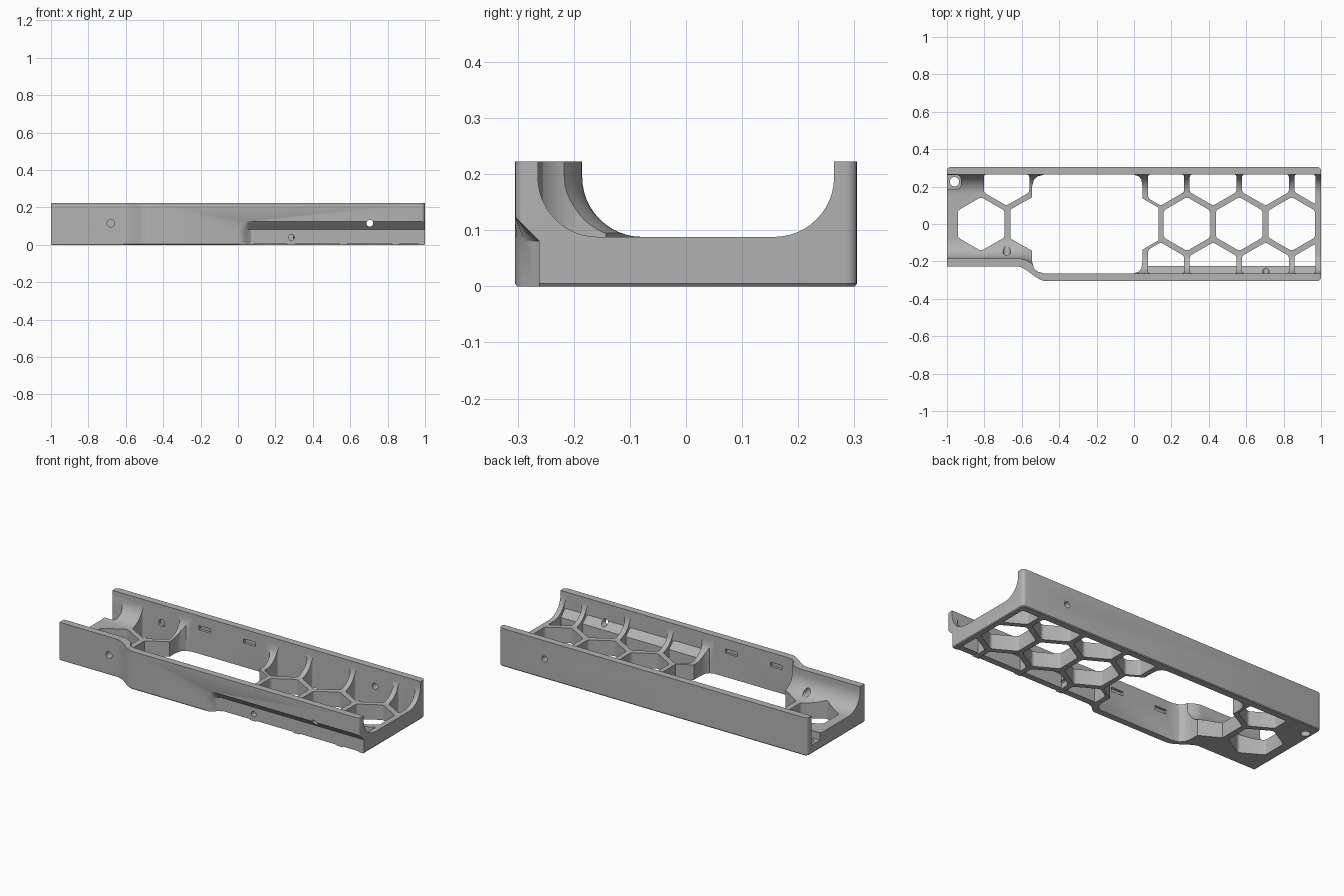
import bpy, bmesh, math
from mathutils import Matrix

if "Cube" in bpy.data.objects:
    bpy.data.objects.remove(bpy.data.objects["Cube"], do_unlink=True)

grey = bpy.data.materials.new("light grey plastic")
grey.use_nodes = True
colour = (0.45, 0.45, 0.45, 1)
grey.diffuse_color = colour
grey.node_tree.nodes["Principled BSDF"].inputs["Base Color"].default_value = colour

HEIGHT, FLOOR, WALL, FILLET = 0.222, 0.088, 0.264, 0.107


def finish(name, bm):
    bmesh.ops.recalc_face_normals(bm, faces=bm.faces)
    mesh = bpy.data.meshes.new(name)
    bm.to_mesh(mesh)
    bm.free()
    mesh.materials.append(grey)
    obj = bpy.data.objects.new(name, mesh)
    bpy.context.collection.objects.link(obj)
    return obj


def loft(name, rings, rounding=0):
    """Skin matching rings of points, cap both ends, optionally round upright edges."""
    bm = bmesh.new()
    loops = [[bm.verts.new(p) for p in ring] for ring in rings]
    n = len(loops[0])
    for a, b in zip(loops, loops[1:]):
        for i in range(n):
            j = (i + 1) % n
            bm.faces.new((a[i], a[j], b[j], b[i]))
    bm.faces.new(loops[0])
    bm.faces.new(loops[-1])
    if rounding:
        upright = [e for e in bm.edges
                   if (e.verts[0].co - e.verts[1].co).xy.length < 1e-5]
        bmesh.ops.bevel(bm, geom=upright, offset=rounding, segments=4,
                        profile=0.5, affect='EDGES')
    return finish(name, bm)


def prism(name, pts, z0=-0.1, z1=0.4, rounding=0):
    return loft(name, [[(x, y, z) for x, y in pts] for z in (z0, z1)], rounding)


def box(name, x0, x1, y0, y1, z0, z1):
    return prism(name, [(x0, y0), (x1, y0), (x1, y1), (x0, y1)], z0, z1)


def cylinder(name, centre, radius, depth, upright=False):
    bm = bmesh.new()
    turn = Matrix() if upright else Matrix.Rotation(math.pi / 2, 4, 'X')
    bmesh.ops.create_cone(bm, cap_ends=True, segments=24, radius1=radius,
                          radius2=radius, depth=depth,
                          matrix=Matrix.Translation(centre) @ turn)
    return finish(name, bm)


def combine(target, tool, operation='DIFFERENCE'):
    mod = target.modifiers.new("combine", 'BOOLEAN')
    mod.operation, mod.solver, mod.object = operation, 'EXACT', tool
    graph = bpy.context.evaluated_depsgraph_get()
    result = bpy.data.meshes.new_from_object(target.evaluated_get(graph))
    target.modifiers.clear()
    target.data = result
    bpy.data.objects.remove(tool, do_unlink=True)


def step_in(x, start, end):
    """Sideways shift of the front wall: full at the narrow end, none at the wide end."""
    t = min(max((x - start) / (end - start), 0), 1)
    return 0.079 * (1 - t * t * (3 - 2 * t))


# Outer block with a stepped front side, rounded corners and a chamfered base
R = 0.02
outline = []


def corner(cx, cy, start):
    for i in range(5):
        a = math.radians(start + 22.5 * i)
        outline.append((cx + R * math.cos(a), cy + R * math.sin(a)))


outline.append((-1, -0.226))
for i in range(13):
    x = -0.63 + 0.16 * i / 12
    outline.append((x, -0.305 + step_in(x, -0.63, -0.47)))
corner(1 - R, -0.305 + R, -90)
corner(1 - R, 0.305 - R, 0)
corner(-1 + R, 0.305 - R, 90)
body = loft("tray_body", [[(x * 0.996, y * 0.987, 0) for x, y in outline],
                          [(x, y, 0.005) for x, y in outline],
                          [(x, y, HEIGHT) for x, y in outline]])


# Trough with filleted sides that follows the stepped front wall
def trough_ring(x):
    left = -WALL + step_in(x, -0.61, -0.45)
    arc = [(FILLET * (1 - math.cos(a)), FLOOR + FILLET * (1 - math.sin(a)))
           for a in [math.pi / 2 * i / 12 for i in range(13)]]
    return ([(x, left, 0.4)] + [(x, left + d, z) for d, z in arc]
            + [(x, WALL - d, z) for d, z in reversed(arc)] + [(x, WALL, 0.4)])


stations = [-1.1] + [-0.61 + 0.16 * i / 12 for i in range(13)] + [1.1]
combine(body, loft("trough", [trough_ring(x) for x in stations]))

# Honeycomb windows in the floor
HALF, RAD, PITCH = 0.125, 0.144, 0.28
for cx in [-0.8175] + [0.283 + PITCH * i for i in range(3)]:
    hexagon = [(cx + RAD * math.sin(k * math.pi / 3), RAD * math.cos(k * math.pi / 3))
               for k in range(6)]
    combine(body, prism("hex_window", hexagon, rounding=0.012))


def edge_window(cx, x0, x1, side):
    """Half hexagon against a side wall, trimmed to x0..x1."""
    x0, x1 = max(x0, cx - HALF), min(x1, cx + HALF)
    slope = lambda x: 0.0985 + abs(x - cx) * 0.577
    pts = [(x0, WALL), (x0, slope(x0))]
    if x1 > cx:
        pts.append((cx, 0.0985))
    pts += [(x1, slope(x1)), (x1, WALL)]
    combine(body, prism("edge_window", [(x, y * side) for x, y in pts], rounding=0.012))


for side in (1, -1):
    for i in range(4):
        edge_window(0.143 + PITCH * i, 0.075, 0.97, side)
edge_window(-0.682, -0.803, -0.56, 1)

# Large middle opening with flared corners
half = [(-0.66, 0.078), (-0.545, 0.143), (-0.545, 0.2), (-0.535, 0.235),
        (-0.515, 0.255), (-0.48, WALL), (0, WALL), (0.025, 0.255),
        (0.04, 0.235), (0.045, 0.2), (0.045, 0.137), (0.13, 0.088)]
combine(body, prism("middle_opening", half + [(x, -y) for x, y in reversed(half)]))

# Inner ledge that backs the undercut of the front wall
ledge = [(-0.275, 0.005), (-0.225, 0.005), (-0.225, 0.086), (-0.264, 0.125), (-0.275, 0.125)]
combine(body, loft("ledge", [[(x, y, z) for y, z in ledge] for x in (0.055, 0.985)]), 'UNION')

# Undercut along the lower front with a sloping ceiling
path = [(0, -0.305), (0.02, -0.301), (0.04, -0.288), (0.055, -0.272), (0.07, -0.262),
        (1.1, -0.262), (1.1, -0.4), (0, -0.4)]
combine(body, loft("undercut", [[(x, y, -0.1) for x, y in path],
                                [(x, y, 0.081) for x, y in path],
                                [(x, min(y, -0.306), 0.125) for x, y in path]]))

# Screw holes through the walls
for x, y, z, radius, depth in [(-0.68, -0.1, 0.115, 0.02, 0.4),
                               (-0.68, 0.26, 0.115, 0.02, 0.04),
                               (0.705, 0, 0.115, 0.018, 0.8),
                               (0.285, -0.25, 0.04, 0.016, 0.1)]:
    combine(body, cylinder("screw_hole", (x, y, z), radius, depth))

# Shallow clip slots inside both walls
for x in (-0.4, -0.11):
    for side in (1, -1):
        y = side * WALL
        combine(body, box("clip_slot", x - 0.038, x + 0.038, y - 0.015, y + 0.015, 0.14, 0.165))

# Screw seat in the rear corner of the narrow end
seat = [(-1.1, 0.187), (-0.925, 0.187), (-0.925, WALL - 0.001), (-1.1, WALL - 0.001)]
combine(body, prism("screw_seat", seat, z0=0.05, rounding=0.025))
combine(body, cylinder("seat_hole", (-0.96, 0.226, 0), 0.025, 0.3, upright=True))

# Smooth curved surfaces, keep machined edges crisp
bpy.ops.object.select_all(action='DESELECT')
body.select_set(True)
bpy.context.view_layer.objects.active = body
bpy.ops.object.shade_smooth_by_angle(angle=math.radians(30))
